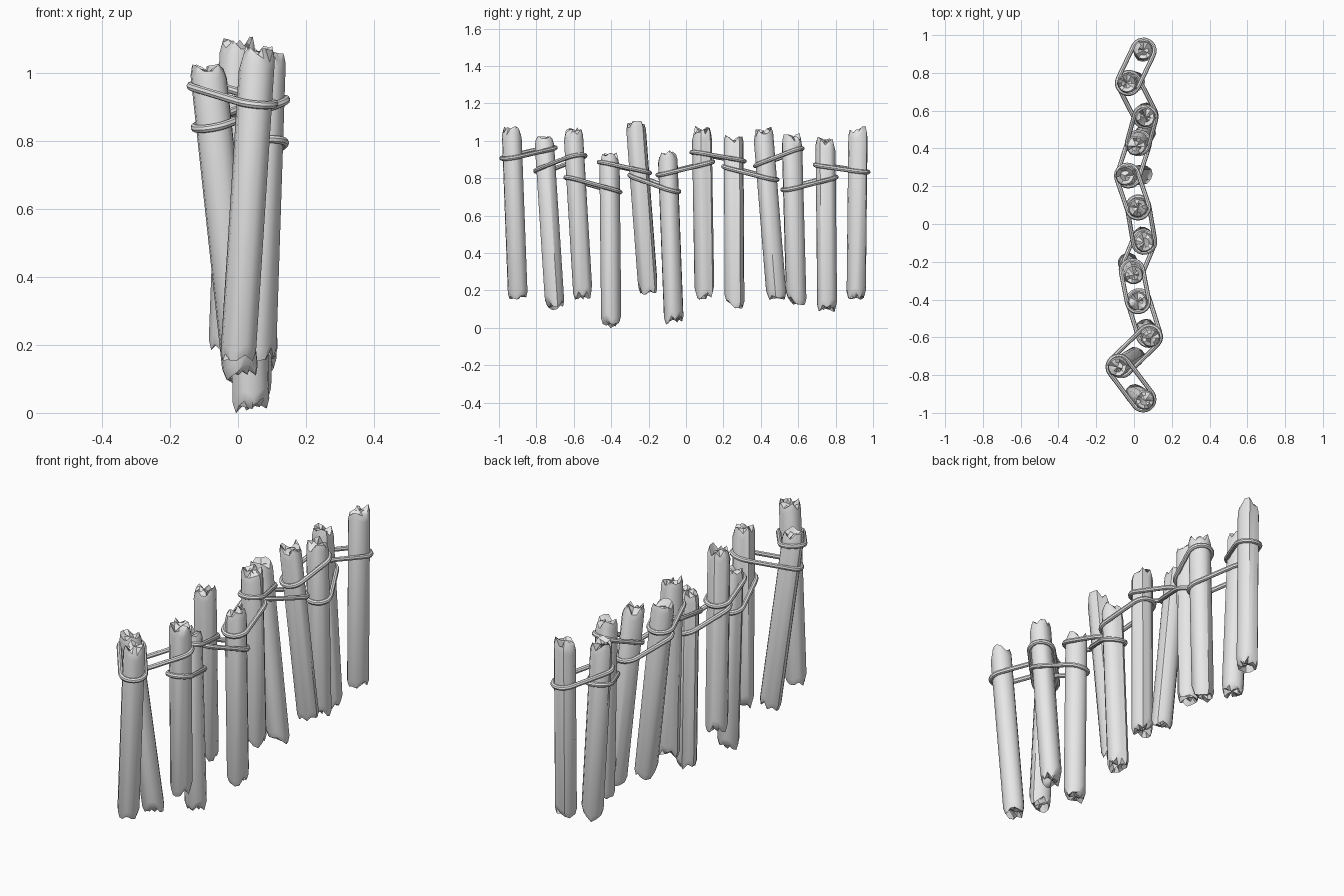
import bpy, bmesh, math, random
from mathutils import Vector

random.seed(4)
default_cube = bpy.data.objects.get("Cube")
if default_cube:
    bpy.data.objects.remove(default_cube, do_unlink=True)


def make_material(name, colour):
    mat = bpy.data.materials.new(name)
    mat.use_nodes = True
    mat.diffuse_color = colour
    for node in mat.node_tree.nodes:
        if node.type == 'BSDF_PRINCIPLED':
            node.inputs["Base Color"].default_value = colour
            node.inputs["Roughness"].default_value = 0.8
    return mat


GREY = make_material("plain grey", (0.8, 0.8, 0.8, 1))
POST_RADIUS, SIDES = 0.053, 12
ROPE_PATH_RADIUS, ROPE_THICKNESS = 0.058, 0.012

# Post axes: bottom x, y, z and top x, y, z
POSTS = [
    ((0.0, -0.90, 0.15), (0.06, -0.935, 1.08)),
    ((0.01, -0.70, 0.10), (-0.09, -0.76, 1.03)),
    ((0.06, -0.55, 0.15), (0.09, -0.605, 1.07)),
    ((0.04, -0.40, 0.0), (0.02, -0.41, 0.94)),
    ((-0.035, -0.20, 0.18), (0.0, -0.27, 1.11)),
    ((0.045, -0.065, 0.02), (0.055, -0.10, 0.95)),
    ((0.03, 0.10, 0.15), (0.02, 0.085, 1.08)),
    ((0.05, 0.26, 0.10), (-0.05, 0.255, 1.03)),
    ((0.065, 0.485, 0.15), (0.01, 0.41, 1.07)),
    ((0.06, 0.59, 0.12), (0.06, 0.565, 1.04)),
    ((0.01, 0.755, 0.085), (-0.04, 0.745, 1.02)),
    ((0.05, 0.91, 0.15), (0.05, 0.92, 1.08)),
]

# Rope heights at the near and far end of each loop
ROPES = [(0.915, 0.955), (0.85, 0.91), (0.79, 0.74), (0.875, 0.84),
         (0.80, 0.745), (0.83, 0.875), (0.93, 0.90), (0.85, 0.805),
         (0.885, 0.94), (0.75, 0.795), (0.865, 0.84)]


def finish(obj):
    bpy.ops.object.select_all(action='DESELECT')
    obj.select_set(True)
    bpy.context.view_layer.objects.active = obj
    if obj.type == 'CURVE':
        bpy.ops.object.convert(target='MESH')
    bpy.ops.object.shade_smooth_by_angle(angle=math.radians(36))


def chip_depths(limit):
    # Jagged rim with at least one splinter at full length
    depths = [random.choice((0.1, 0.25, 0.5, 0.8, 1)) * limit for _ in range(SIDES)]
    depths[random.randrange(SIDES)] = 0
    return depths


def make_post(name, bottom, top):
    bottom, top = Vector(bottom), Vector(top)
    length = (top - bottom).length
    axis = (top - bottom).normalized()
    side = axis.cross(Vector((0, 1, 0))).normalized()
    front = axis.cross(side)
    spin = random.uniform(0, math.tau)
    bulge = [random.uniform(0.96, 1.04) for _ in range(SIDES)]
    bm = bmesh.new()

    def point(i, radius, height):
        a = spin + math.tau * i / SIDES
        r = POST_RADIUS * radius * bulge[i]
        return bm.verts.new(bottom + axis * height
                            + (side * math.cos(a) + front * math.sin(a)) * r)

    # Splintered rims, shoulders below them and sunken broken ends
    low, high = chip_depths(0.045), chip_depths(0.045)
    hollow = [random.uniform(0.005, 0.05) for _ in range(SIDES)]
    rings = [
        [point(i, 0.5, hollow[i]) for i in range(SIDES)],
        [point(i, 0.84, low[i]) for i in range(SIDES)],
        [point(i, 1, low[i] + 0.03) for i in range(SIDES)],
        [point(i, 1, length - high[i] - 0.03) for i in range(SIDES)],
        [point(i, 0.86, length - high[i]) for i in range(SIDES)],
        [point(i, 0.5, length - hollow[-i]) for i in range(SIDES)],
    ]
    for lower, upper in zip(rings, rings[1:]):
        for i in range(SIDES):
            j = (i + 1) % SIDES
            bm.faces.new((lower[i], lower[j], upper[j], upper[i]))
    for ring, height in ((rings[0], 0.025), (rings[-1], length - 0.025)):
        centre = bm.verts.new(bottom + axis * height)
        for i in range(SIDES):
            bm.faces.new((ring[i], ring[(i + 1) % SIDES], centre))
    bmesh.ops.recalc_face_normals(bm, faces=bm.faces)
    mesh = bpy.data.meshes.new(name)
    bm.to_mesh(mesh)
    bm.free()
    mesh.materials.append(GREY)
    obj = bpy.data.objects.new(name, mesh)
    bpy.context.collection.objects.link(obj)
    finish(obj)


def axis_at(post, z):
    bottom, top = Vector(post[0]), Vector(post[1])
    return bottom.lerp(top, (z - bottom.z) / (top.z - bottom.z))


def make_rope(name, post_a, post_b, z_a, z_b):
    a, b = axis_at(post_a, z_a), axis_at(post_b, z_b)
    along = (b - a).normalized()
    across = along.cross(Vector((0, 0, 1))).normalized()
    path = []
    # Two half circles joined by straight runs
    for centre, sign in ((a, -1), (b, 1)):
        for k in range(11):
            t = math.pi * k / 10
            offset = along * math.sin(t) - across * math.cos(t)
            path.append(centre + offset * sign * ROPE_PATH_RADIUS)
    curve = bpy.data.curves.new(name, 'CURVE')
    curve.dimensions = '3D'
    curve.bevel_depth = ROPE_THICKNESS
    curve.bevel_resolution = 2
    spline = curve.splines.new('POLY')
    spline.points.add(len(path) - 1)
    for p, co in zip(spline.points, path):
        p.co = (*co, 1)
    spline.use_cyclic_u = True
    curve.materials.append(GREY)
    obj = bpy.data.objects.new(name, curve)
    bpy.context.collection.objects.link(obj)
    finish(obj)


for n, (low_end, high_end) in enumerate(POSTS, 1):
    make_post(f"wooden_post_{n}", low_end, high_end)
for n, heights in enumerate(ROPES):
    make_rope(f"rope_loop_{n + 1}", POSTS[n], POSTS[n + 1], *heights)
